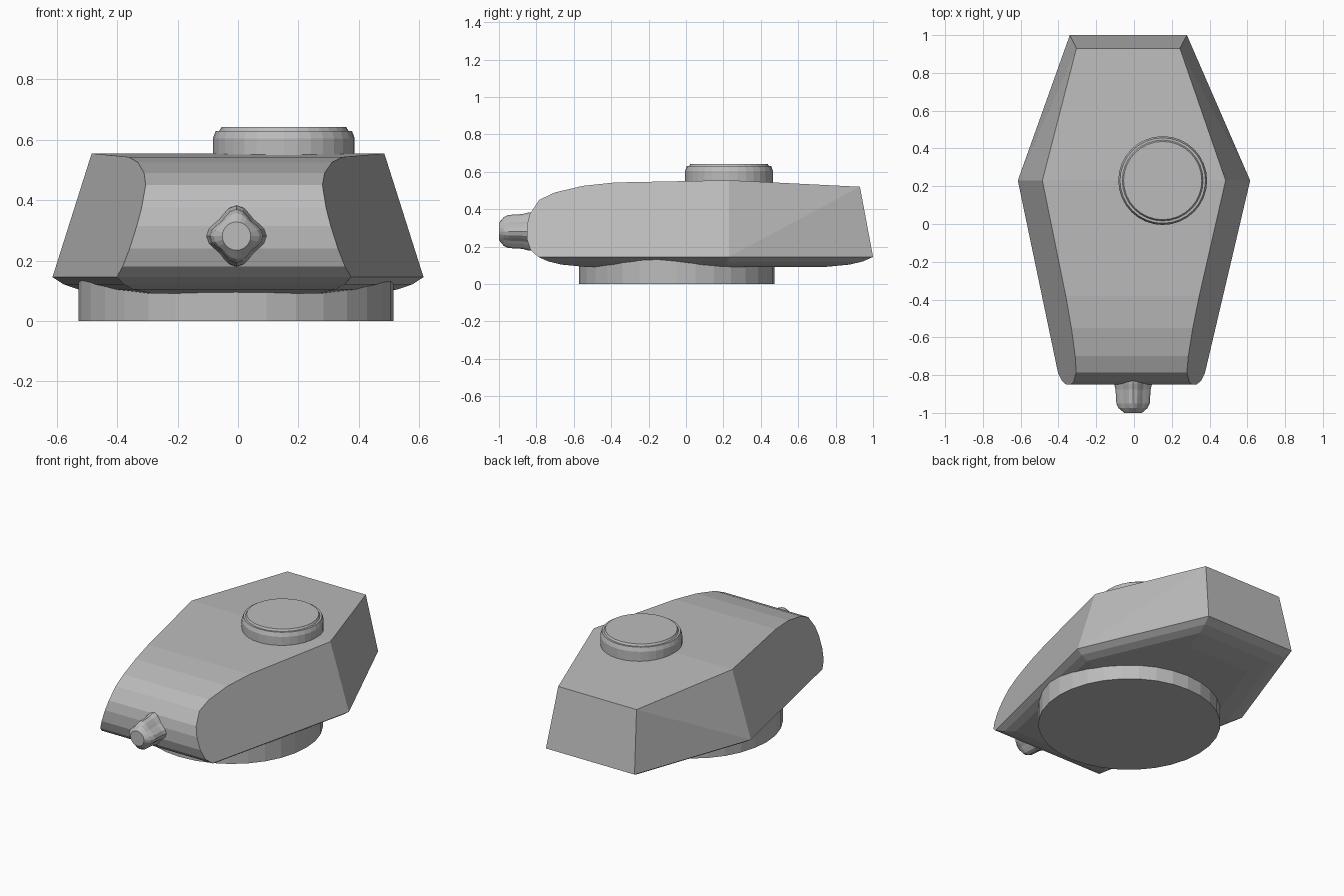
import bpy, bmesh, math

cube = bpy.data.objects.get("Cube")
if cube:
    bpy.data.objects.remove(cube, do_unlink=True)

grey = bpy.data.materials.new("armour grey")
grey.use_nodes = True
COLOUR = (0.5, 0.5, 0.5, 1)
grey.diffuse_color = COLOUR
grey.node_tree.nodes["Principled BSDF"].inputs["Base Color"].default_value = COLOUR


def finish(bm, name):
    bmesh.ops.recalc_face_normals(bm, faces=bm.faces)
    mesh = bpy.data.meshes.new(name)
    bm.to_mesh(mesh)
    bm.free()
    mesh.materials.append(grey)
    obj = bpy.data.objects.new(name, mesh)
    bpy.context.collection.objects.link(obj)
    return obj


def bridge(bm, a, b):
    for i in range(len(a)):
        j = (i + 1) % len(a)
        bm.faces.new((a[i], a[j], b[j], b[i]))


def loft(name, rings):
    """Closed solid through rings of equal point count."""
    bm = bmesh.new()
    loops = [[bm.verts.new(p) for p in ring] for ring in rings]
    for a, b in zip(loops, loops[1:]):
        bridge(bm, a, b)
    bm.faces.new(loops[0])
    bm.faces.new(loops[-1])
    return finish(bm, name)


def circle(cx, cy, z, r, n):
    return [(cx + r * math.cos(math.tau * i / n), cy + r * math.sin(math.tau * i / n), z)
            for i in range(n)]


# Turret body: rounded nose profile (y, z) trimmed by leaning side planes
MID_Y, RIM_Z, HALF = 0.23, 0.145, 0.615
PROFILE = [(MID_Y, 0.555), (-0.38, 0.543), (-0.55, 0.525), (-0.70, 0.49),
           (-0.785, 0.45), (-0.835, 0.375), (-0.85, 0.315), (-0.85, 0.24), (-0.83, 0.18), (-0.79, RIM_Z)]
SIDES = {-1: dict(taper=0.209, top=-0.305, low=-0.34),
         1: dict(taper=0.235, top=0.243, low=0.28)}

bm = bmesh.new()
edge, mid, back_top, back_low = {}, {}, {}, {}
for s, d in SIDES.items():
    edge[s] = [bm.verts.new((s * (HALF - (MID_Y - y) * d["taper"] - (z - RIM_Z) * 0.317), y, z))
               for y, z in PROFILE]
    mid[s] = bm.verts.new((s * HALF, MID_Y, RIM_Z))
    back_top[s] = bm.verts.new((d["top"], 0.93, 0.52))
    back_low[s] = bm.verts.new((d["low"], 1.0, RIM_Z))
    # Flat front cheek, then two triangles on the rear flank
    bm.faces.new(edge[s] + [mid[s]])
    bm.faces.new((edge[s][0], mid[s], back_top[s]))
    bm.faces.new((mid[s], back_low[s], back_top[s]))

# Roof, nose strips and rear plate
for i in range(len(PROFILE) - 1):
    bm.faces.new((edge[-1][i], edge[1][i], edge[1][i + 1], edge[-1][i + 1]))
bm.faces.new((edge[-1][0], edge[1][0], back_top[1], back_top[-1]))
bm.faces.new((back_top[-1], back_top[1], back_low[1], back_low[-1]))

# Belly: rim outline stepped inwards and down
rim = [edge[-1][-1], edge[1][-1], mid[1], back_low[1], back_low[-1], mid[-1]]
loop = rim
for scale, z in [(0.94, 0.121), (0.86, 0.104), (0.7, 0.09)]:
    inner = [bm.verts.new((v.co.x * scale, 0.1 + (v.co.y - 0.1) * scale, z)) for v in rim]
    bridge(bm, loop, inner)
    loop = inner
bm.faces.new(loop)
finish(bm, "turret_body")

# Turret ring underneath
loft("turret_ring", [circle(-0.007, -0.05, z, 0.522, 32) for z in (0, 0.16)])

# Commander hatch with stepped lid
HATCH = [(0.235, 0.53), (0.235, 0.605), (0.226, 0.63), (0.214, 0.63), (0.207, 0.642)]
loft("roof_hatch", [circle(0.152, 0.23, z, r, 32) for r, z in HATCH])


# Gun mount: rounded diamond section closing to a round tip
def diamond(y, r, point, n=24):
    ring = []
    for i in range(n):
        a = math.tau * i / n
        q = r * (1 + point * math.cos(4 * a))
        ring.append((-0.005 + q * math.cos(a), y, 0.281 + q * math.sin(a)))
    return ring


MOUNT = [(-0.78, 0.092, 0.12), (-0.845, 0.09, 0.12), (-0.875, 0.083, 0.12),
         (-0.95, 0.079, 0.12), (-0.975, 0.07, 0.09), (-1.0, 0.047, 0)]
loft("gun_mount", [diamond(*m) for m in MOUNT])
